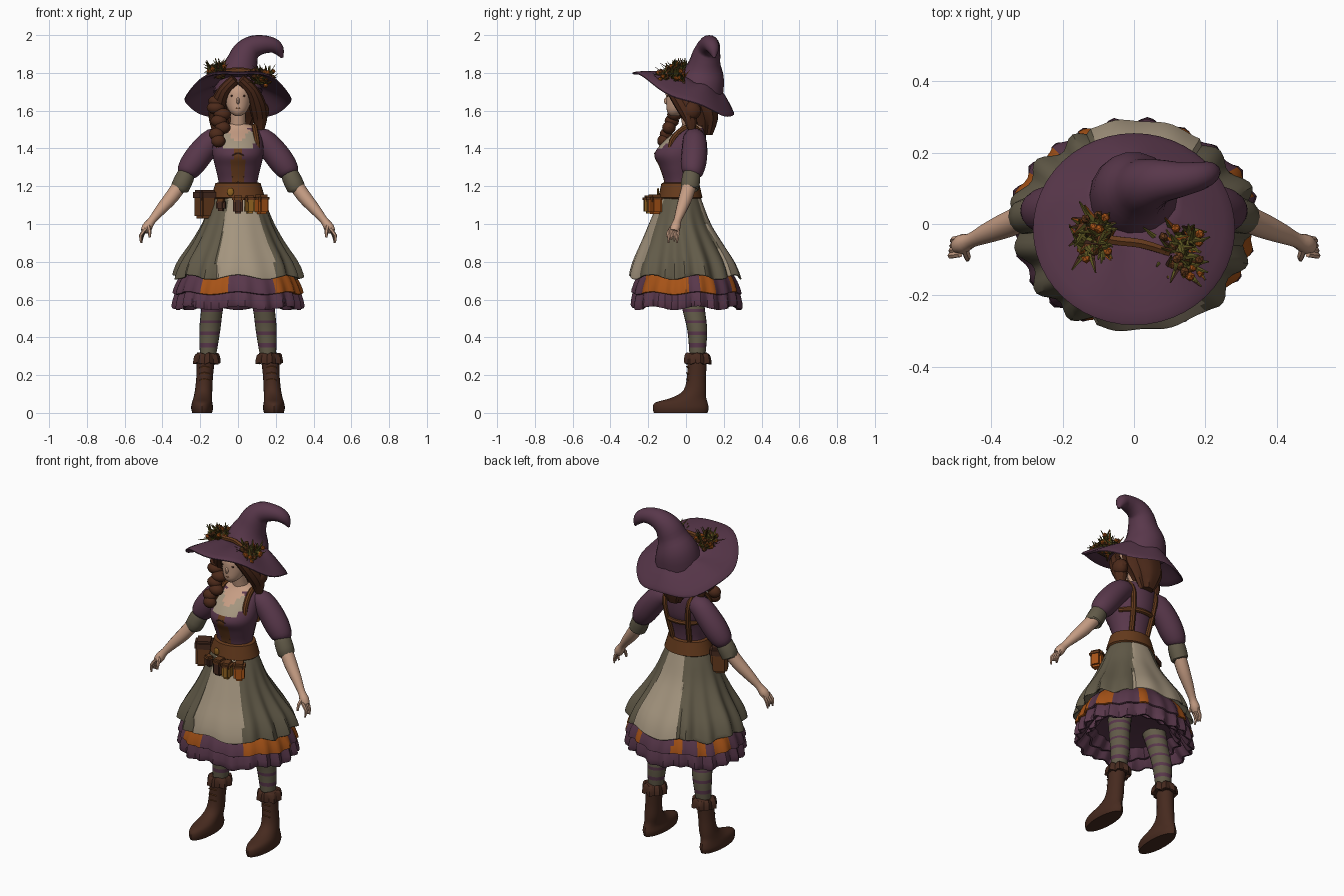
import bpy, bmesh, math, random
from mathutils import Vector, Matrix

random.seed(4)
if "Cube" in bpy.data.objects:
    bpy.data.objects.remove(bpy.data.objects["Cube"])


def material(name, code):
    m = bpy.data.materials.new(name)
    m.use_nodes = True
    rgb = [(int(code[i:i + 2], 16) / 255) ** 2.2 for i in (0, 2, 4)] + [1]
    m.diffuse_color = rgb
    node = next(n for n in m.node_tree.nodes if n.type == "BSDF_PRINCIPLED")
    node.inputs["Base Color"].default_value = rgb
    node.inputs["Roughness"].default_value = 0.9
    return m


PURPLE = material("plum cloth", "593A4C")
SAGE = material("sage cloth", "625B4A")
CREAM = material("cream linen", "A3947E")
ORANGE = material("orange cloth", "A4531D")
SKIN = material("skin", "C59C83")
HAIR = material("auburn hair", "4E2E20")
BOOT = material("dark brown leather", "482E24")
LEATHER = material("tan leather", "653D22")
OLIVE = material("olive leaves", "5C5626")
GOLD = material("golden brown", "8E6226")
made = []


def finish(name, bm, mats, rule=None):
    bmesh.ops.recalc_face_normals(bm, faces=bm.faces)
    if rule:
        for f in bm.faces:
            f.material_index = rule(f.calc_center_median())
    me = bpy.data.meshes.new(name)
    bm.to_mesh(me)
    bm.free()
    for m in mats:
        me.materials.append(m)
    ob = bpy.data.objects.new(name, me)
    bpy.context.collection.objects.link(ob)
    made.append(ob)


def refine(pts, k):
    """Smooth a list of number rows with a Catmull-Rom spline."""
    pts = [Vector(p) for p in pts]
    out = []
    for i in range(len(pts) - 1):
        a, b, c, d = pts[max(i - 1, 0)], pts[i], pts[i + 1], pts[min(i + 2, len(pts) - 1)]
        for j in range(k):
            t = j / k
            out.append(b + (c - a) * (t / 2) + (a * 2 - b * 5 + c * 4 - d) * (t * t / 2)
                       + (b * 3 - a - c * 3 + d) * (t ** 3 / 2))
    return out + [pts[-1]]


def bridge(name, rings, mats, rule=None):
    bm = bmesh.new()
    rows = [[bm.verts.new(p) for p in ring] for ring in rings]
    n = len(rows[0])
    for lo, hi in zip(rows, rows[1:]):
        for i in range(n):
            j = (i + 1) % n
            bm.faces.new((lo[i], lo[j], hi[j], hi[i]))
    bm.faces.new(rows[0])
    bm.faces.new(rows[-1])
    finish(name, bm, mats, rule)


def loft(name, profile, *mats, n=20, k=3, rule=None, warp=None):
    """Level ellipses given as x, y, z, x radius, y radius."""
    rings = []
    for x, y, z, rx, ry in refine(profile, k):
        ring = []
        for i in range(n):
            a = math.tau * i / n
            v = Vector((x + rx * math.cos(a), y + ry * math.sin(a), z))
            ring.append(warp(v, a) if warp else v)
        rings.append(ring)
    bridge(name, rings, mats, rule)


def tube(name, path, mat, n=10, k=3):
    """Round tube through points given as x, y, z, radius."""
    pts = refine(path, k)
    rings = []
    for i, p in enumerate(pts):
        t = (pts[min(i + 1, len(pts) - 1)] - pts[max(i - 1, 0)]).to_3d().normalized()
        u = t.cross(Vector((0, 1, 0))).normalized()
        w = t.cross(u)
        rings.append([p.to_3d() + (u * math.cos(a) + w * math.sin(a)) * max(p[3], 0.002)
                      for a in (math.tau * q / n for q in range(n))])
    bridge(name, rings, [mat])


def block(name, at, size, mat, turn=0):
    bm = bmesh.new()
    bmesh.ops.create_cube(bm, size=1, matrix=Matrix.Translation(at) @ Matrix.Rotation(turn, 4, "Z")
                          @ Matrix.Diagonal((*size, 1)))
    bmesh.ops.bevel(bm, geom=bm.edges[:], offset=0.012, segments=2, affect="EDGES")
    finish(name, bm, [mat])


def ball(name, at, size, mat):
    bm = bmesh.new()
    bmesh.ops.create_uvsphere(bm, u_segments=12, v_segments=8, radius=1,
                              matrix=Matrix.Translation(at) @ Matrix.Diagonal((*size, 1)))
    finish(name, bm, [mat])


def azimuth(v):
    return math.degrees(math.atan2(v.y + 0.02, v.x))


def on_panel(v):
    return -115 < azimuth(v) < -47 or 52 < azimuth(v) < 114


def pleats(count, amp, top, apron=False):
    def warp(v, a):
        fall = max(0, min(1, (top - v.z) / 0.35))
        wave = math.cos(count * a + 0.6 * math.sin(3 * a)) + 0.4 * math.sin(5 * a)
        s = 1 + amp * fall * wave
        if apron and on_panel(v):
            s = 1.03 + amp * 0.25 * fall * wave
        return Vector((v.x * s, v.y * s, v.z + 0.012 * fall * math.sin(7 * a)))
    return warp


# Layered skirts
loft("overskirt", [(0, -.03, 1.17, .115, .095), (0, -.03, 1.1, .15, .12), (0, -.03, 1, .19, .16),
                   (0, -.02, .9, .243, .21), (0, -.01, .8, .305, .262), (0, -.005, .72, .334, .287),
                   (0, 0, .74, .31, .262), (0, 0, .82, .24, .2)], SAGE, CREAM, n=120,
     warp=pleats(15, .05, 1.12, True), rule=lambda c: int(on_panel(c) and c.z > .69))
PATCHES = ((-133, -103), (-48, 5), (16, 32), (58, 68), (108, 118), (134, 142), (150, 170))
loft("middle_ruffle", [(0, 0, .82, .2, .17), (0, 0, .75, .28, .235), (0, 0, .7, .317, .268),
                       (0, 0, .635, .34, .288), (0, 0, .64, .31, .26)], PURPLE, ORANGE, n=120,
     warp=pleats(22, .035, .85), rule=lambda c: int(any(a < azimuth(c) < b for a, b in PATCHES)))
loft("petticoat", [(0, 0, .75, .25, .21), (0, 0, .66, .315, .27), (0, 0, .565, .34, .288),
                   (0, 0, .57, .31, .26), (0, 0, .7, .23, .2), (0, 0, .84, .17, .14)],
     PURPLE, n=120, warp=pleats(22, .045, .85))
loft("inner_ruffle", [(0, 0, .74, .18, .15), (0, 0, .6, .265, .225), (0, 0, .605, .24, .2),
                      (0, 0, .76, .16, .13)], PURPLE, n=96, warp=pleats(18, .06, .85))


# Bodice with neckline and lacing
def bodice_rule(c):
    if c.y > -.03:
        return 2 if c.z > 1.505 else 0
    if c.z > 1.43 and abs(c.x) < (c.z - 1.425) * .9:
        return 2
    if c.z > 1.405 and abs(c.x) < .085:
        return 1
    return 3 if c.z < 1.4 and abs(c.x) < .03 else 0


loft("bodice", [(0, -.03, 1.15, .11, .09), (0, -.03, 1.22, .103, .085), (0, -.035, 1.3, .12, .105),
                (0, -.035, 1.37, .135, .132), (0, -.005, 1.44, .13, .11), (0, .03, 1.5, .11, .072),
                (0, .035, 1.53, .055, .05)], PURPLE, CREAM, SKIN, LEATHER, n=40, k=5, rule=bodice_rule)
for i in range(5):
    z = 1.21 + i * .038
    y = -.112 - .053 * (i / 4) ** 1.5
    tube("lace", [(-.03, y + .004, z, .005), (0, y, z + .012, .005), (.03, y + .004, z, .005)], BOOT, n=5)

# Neck and head
tube("neck", [(0, .035, 1.49, .05), (0, .015, 1.55, .04), (0, 0, 1.64, .042)], SKIN, n=14)
loft("head", [(0, -.06, 1.572, .015, .02), (0, -.048, 1.595, .045, .052), (0, -.025, 1.645, .068, .08),
              (0, -.005, 1.71, .077, .1), (0, .01, 1.76, .07, .085)], SKIN, n=24)
ball("nose", (0, -.104, 1.652), (.009, .013, .018), SKIN)
ball("lips", (0, -.098, 1.613), (.016, .006, .005), LEATHER)
for s in (-1, 1):
    ball("eye", (s * .03, -.095, 1.678), (.011, .005, .005), BOOT)

# Hair
loft("back_hair", [(0, .03, 1.76, .09, .09), (0, .055, 1.7, .1, .09), (0, .08, 1.62, .11, .085),
                   (0, .1, 1.55, .085, .068), (0, .1, 1.47, .04, .04)], HAIR,
     warp=lambda v, a: v + Vector((math.cos(a), math.sin(a), 0)) * .006 * math.cos(9 * a))
for s in (-1, 1):
    tube("side_lock", [(s * .015, -.09, 1.765, .03), (s * .07, -.07, 1.71, .034),
                       (s * .1, -.02, 1.64, .045), (s * .115, .02, 1.57, .042), (s * .12, .03, 1.5, .02)], HAIR)
for i in range(7):
    t = i / 6
    ball("braid_knot", (-.12 + .03 * math.sin(t * 3) + .012 * (-1) ** i, -.03 - .09 * t, 1.65 - .21 * t),
         (.05 - .012 * t, .044 - .012 * t, .034), HAIR)
ball("left_bun", (.125, .03, 1.6), (.04, .05, .05), HAIR)


# Hat
def brim_warp(v, a):
    return v + Vector((0, 0, 1.7 - .44 * (v.y + .01) - .4 * v.x ** 2 + .01 * math.sin(5 * a)))


loft("hat_brim", [(0, .07, .085, .12, .12), (0, .03, .05, .19, .19), (0, -.01, 0, .275, .262),
                  (0, -.01, -.014, .272, .26), (0, .03, .036, .19, .19), (0, .07, .07, .12, .12)],
     PURPLE, n=48, warp=brim_warp)
tube("hat_crown", [(0, .07, 1.7, .13), (0, .09, 1.78, .115), (.02, .1, 1.85, .085), (.04, .11, 1.9, .074),
                   (.075, .12, 1.935, .062), (.13, .125, 1.95, .05), (.185, .135, 1.945, .04),
                   (.215, .145, 1.92, .03), (.235, .15, 1.88, .006)], PURPLE, n=18)
tube("hat_garland", [(-.13, -.02, 1.8, .012), (-.06, -.045, 1.81, .014), (.02, -.055, 1.815, .014),
                     (.1, -.08, 1.8, .012)], LEATHER, n=6)


# Leaf and berry sprays on the brim
def spray(name, at, spread, lean, count=130):
    bm = bmesh.new()
    for i in range(count):
        d = Vector((random.uniform(-1, 1), random.uniform(-1, 1), random.uniform(-.1, 1))).normalized()
        d = (d + Vector(lean) * random.random()).normalized()
        size = random.uniform(.04, .085)
        spot = Vector([p + random.uniform(-q, q) for p, q in zip(at, spread)])
        frame = Matrix.Translation(spot + d * size / 2) @ d.to_track_quat("Z", "Y").to_matrix().to_4x4()
        old = len(bm.faces)
        if i % 4:
            bmesh.ops.create_cone(bm, segments=4, radius1=.012, radius2=.002, depth=size, cap_ends=True,
                                  matrix=frame @ Matrix.Diagonal((1, .35, 1, 1)))
        else:
            bmesh.ops.create_icosphere(bm, subdivisions=1, radius=.014, matrix=frame)
        bm.faces.ensure_lookup_table()
        for f in bm.faces[old:]:
            f.material_index = (1 if i % 8 else 2) if i % 4 == 0 else (3 if i % 7 == 0 else 0)
    finish(name, bm, [OLIVE, ORANGE, LEATHER, BOOT])


spray("right_leaf_spray", (-.11, -.035, 1.795), (.035, .04, .025), (-.2, 0, .7))
spray("left_leaf_spray", (.125, -.075, 1.765), (.04, .06, .025), (.2, -.3, .1))

# Arms, mirrored
for s in (-1, 1):
    tube("sleeve", [(s * .08, .04, 1.45, .05), (s * .13, .045, 1.445, .062), (s * .185, .045, 1.39, .068),
                    (s * .235, .04, 1.325, .068), (s * .27, .035, 1.275, .056), (s * .28, .03, 1.255, .035)],
         PURPLE, n=16)
    tube("sleeve_cuff", [(s * .268, .032, 1.275, .042), (s * .28, .028, 1.25, .049),
                         (s * .308, .02, 1.19, .049), (s * .312, .02, 1.18, .036)], SAGE, n=14, k=2)
    tube("forearm", [(s * .29, .025, 1.23, .038), (s * .35, 0, 1.145, .037), (s * .41, -.025, 1.075, .029),
                     (s * .455, -.045, 1.02, .021), (s * .48, -.055, .985, .027), (s * .495, -.062, .96, .022)],
         SKIN, n=12)
    for i in range(4):
        y = -.04 - i * .015
        tube("finger", [(s * .488, y, .975, .009), (s * (.506 + .003 * i), y - .004, .94, .009),
                        (s * .512, y - .008, .9 + .008 * (i % 3), .005)], SKIN, n=6, k=2)
    tube("thumb", [(s * .475, -.07, .99, .011), (s * .468, -.092, .96, .01), (s * .468, -.1, .93, .006)],
         SKIN, n=6, k=2)
    # Harness strap over each shoulder
    tube("harness_strap", [(s * .105, -.085, 1.36, .013), (s * .1, -.075, 1.44, .015), (s * .09, -.02, 1.5, .015),
                           (s * .085, .04, 1.515, .015), (s * .08, .085, 1.46, .015),
                           (s * .07, .082, 1.37, .015), (s * .055, .045, 1.22, .015)], LEATHER, n=8)
tube("harness_band", [(-.12, .015, 1.34, .013), (-.07, .07, 1.34, .014), (0, .088, 1.34, .014),
                      (.07, .07, 1.34, .014), (.12, .015, 1.34, .013)], LEATHER, n=8)

# Belt and pouches
loft("belt", [(0, -.03, 1.22, .108, .088), (0, -.03, 1.215, .12, .1), (0, -.03, 1.14, .143, .117),
              (0, -.03, 1.13, .13, .1)], LEATHER, n=32, k=1)
POUCHES = ((-.175, -.07, .09, .09, .14, LEATHER, .5), (-.09, -.15, .05, .04, .06, BOOT, -.4),
           (.0, -.18, .055, .06, .09, BOOT, 0), (.062, -.19, .05, .065, .09, GOLD, .2),
           (.125, -.165, .058, .065, .095, ORANGE, .5))
for x, y, w, d, h, mat, turn in POUCHES:
    block("pouch", (x, y, 1.1), (w, d, h), mat, turn)
    block("pouch_flap", (x, y, 1.1 + h * .38), (w + .01, d + .01, h * .4), LEATHER if mat != LEATHER else BOOT, turn)
ball("belt_buckle", (-.04, -.148, 1.17), (.018, .006, .022), GOLD)

# Legs and boots, mirrored
for s in (-1, 1):
    loft("stocking", [(s * .1, 0, .85, .07, .07), (s * .115, .015, .7, .068, .07), (s * .137, .04, .55, .058, .06),
                      (s * .15, .06, .43, .055, .052), (s * .16, .06, .28, .04, .04)], SAGE, PURPLE, k=8,
         rule=lambda c: int((c.z * 17) % 1 < .3))
    loft("boot", [(s * .19, -.028, 0, .052, .142), (s * .19, -.028, .025, .058, .148),
                  (s * .19, -.024, .055, .054, .138), (s * .187, .015, .08, .049, .092),
                  (s * .182, .047, .12, .046, .06), (s * .176, .056, .2, .044, .05),
                  (s * .17, .06, .3, .05, .053)], BOOT, n=24)
    loft("boot_cuff", [(s * .165, .062, .315, .05, .052), (s * .165, .062, .305, .062, .063),
                       (s * .165, .062, .262, .068, .068), (s * .165, .062, .265, .045, .045)], BOOT, n=32, k=2,
         warp=lambda v, a: v + Vector((math.cos(a), math.sin(a), math.sin(3 * a))) * .006 * math.sin(8 * a))
    for i in range(4):
        z = .14 + i * .033
        tube("boot_lace", [(s * .178 - .025, .014, z, .004), (s * .178, .004, z + .006, .004),
                           (s * .178 + .025, .014, z, .004)], LEATHER, n=5, k=2)

# Soft shading with crisp folds
bpy.ops.object.select_all(action="DESELECT")
for ob in made:
    ob.select_set(True)
bpy.context.view_layer.objects.active = made[0]
bpy.ops.object.shade_smooth_by_angle(angle=math.radians(32))
